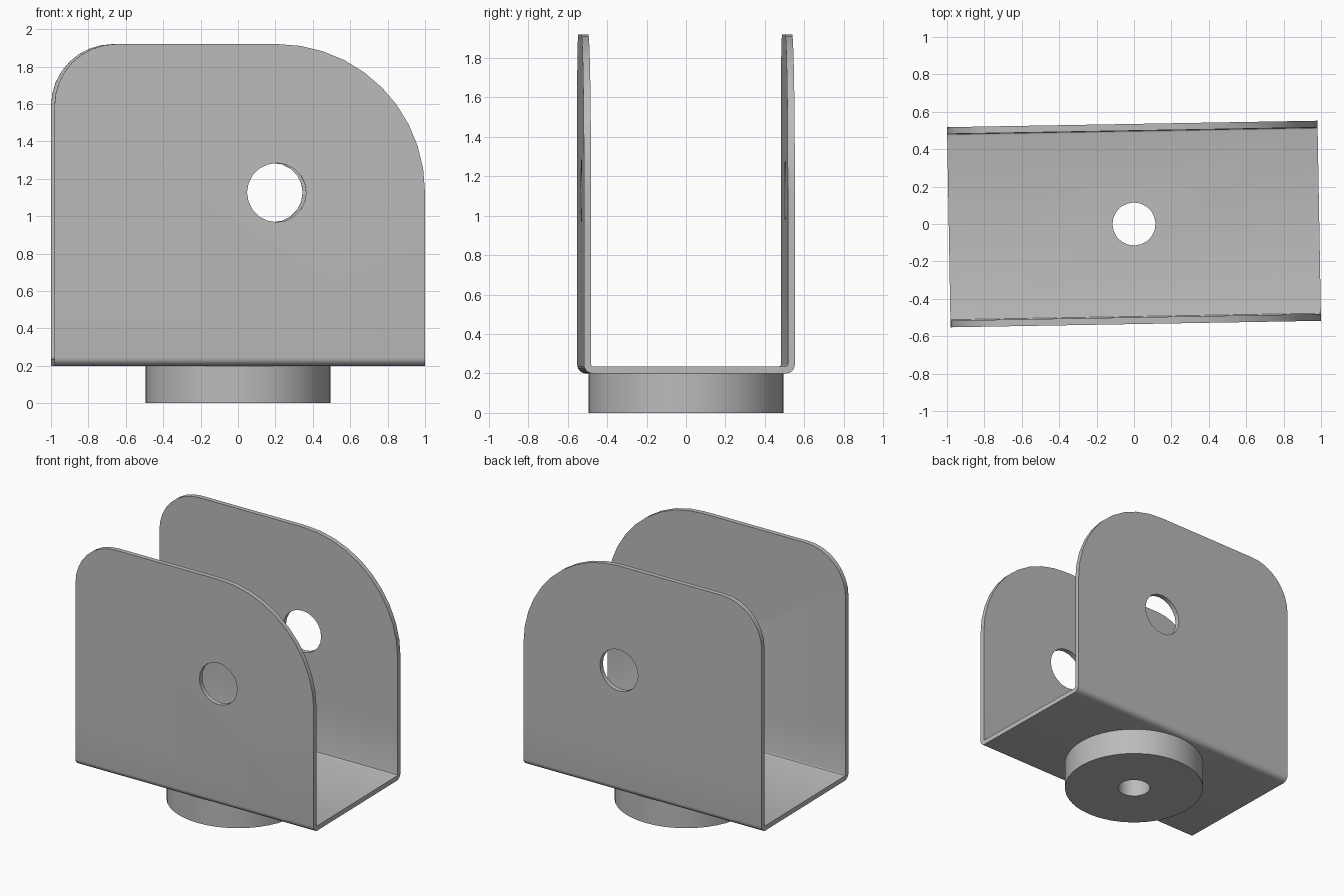
import bpy, bmesh, math
from mathutils import Matrix, Vector

if "Cube" in bpy.data.objects:
    bpy.data.objects.remove(bpy.data.objects["Cube"])

LENGTH, WIDTH, THICK = 1.981, 1.07, 0.036
FLOOR, TOP = 0.2, 1.92
YAW = Matrix.Rotation(math.radians(1.0), 4, 'Z')

steel = bpy.data.materials.new("grey_steel")
steel.use_nodes = True
colour = (0.5, 0.5, 0.5, 1)
steel.diffuse_color = colour
steel.node_tree.nodes["Principled BSDF"].inputs["Base Color"].default_value = colour


def arc(cx, cz, r, start, end, n):
    """Points of an arc, angles in degrees."""
    angles = [math.radians(start + (end - start) * i / n) for i in range(n + 1)]
    return [(cx + r * math.cos(a), cz + r * math.sin(a)) for a in angles]


def prism(name, outline, axis, depth):
    """Extrude an outline symmetrically along the x or y axis."""
    bm = bmesh.new()
    place = {'x': lambda u, z: (-depth / 2, u, z),
             'y': lambda u, z: (u, -depth / 2, z)}[axis]
    face = bm.faces.new([bm.verts.new(place(u, z)) for u, z in outline])
    ext = bmesh.ops.extrude_face_region(bm, geom=[face])
    moved = [g for g in ext["geom"] if isinstance(g, bmesh.types.BMVert)]
    bmesh.ops.translate(bm, verts=moved, vec=Vector((depth, 0, 0) if axis == 'x' else (0, depth, 0)))
    bmesh.ops.recalc_face_normals(bm, faces=bm.faces)
    return finish(name, bm)


def cylinder(name, radius, z0, z1, sides):
    bm = bmesh.new()
    bmesh.ops.create_cone(bm, cap_ends=True, segments=sides, radius1=radius, radius2=radius,
                          depth=z1 - z0, matrix=Matrix.Translation((0, 0, (z0 + z1) / 2)))
    return finish(name, bm)


def finish(name, bm):
    mesh = bpy.data.meshes.new(name)
    bm.to_mesh(mesh)
    bm.free()
    mesh.materials.append(steel)
    obj = bpy.data.objects.new(name, mesh)
    bpy.context.collection.objects.link(obj)
    return obj


def activate(obj):
    bpy.ops.object.select_all(action='DESELECT')
    obj.select_set(True)
    bpy.context.view_layer.objects.active = obj


def combine(obj, tool, operation):
    activate(obj)
    mod = obj.modifiers.new("shape", 'BOOLEAN')
    mod.operation, mod.object, mod.solver = operation, tool, 'EXACT'
    bpy.ops.object.modifier_apply(modifier=mod.name)


# Folded sheet: U section with rounded bends
half, bend, inner = WIDTH / 2, 0.045, 0.01
section = ([(-half, TOP + 0.1)]
           + arc(-half + bend, FLOOR + bend, bend, 180, 270, 6)
           + arc(half - bend, FLOOR + bend, bend, 270, 360, 6)
           + [(half, TOP + 0.1), (half - THICK, TOP + 0.1)]
           + arc(half - THICK - inner, FLOOR + THICK + inner, inner, 360, 270, 3)
           + arc(-half + THICK + inner, FLOOR + THICK + inner, inner, 270, 180, 3)
           + [(-half + THICK, TOP + 0.1)])
bracket = prism("bracket", section, 'x', LENGTH)

# Side outline: small and large rounded top corners
end, small, large = LENGTH / 2, 0.33, 0.79
side = ([(-end - 0.1, 0), (end + 0.1, 0), (end + 0.1, 0.6), (end, 0.6)]
        + arc(end - large, TOP - large, large, 0, 90, 10)
        + arc(-end + small, TOP - small, small, 90, 180, 8)
        + [(-end, 0.6), (-end - 0.1, 0.6)])
outline = prism("outline_cutter", side, 'y', WIDTH + 0.4)
combine(bracket, outline, 'INTERSECT')

# Pin holes through both walls, bolt hole through floor and boss
pin = prism("pin_cutter", arc(0.197, 1.126, 0.158, 0, 342, 19), 'y', WIDTH + 0.4)
bolt = cylinder("bolt_cutter", 0.115, -0.2, 0.6, 20)
combine(bracket, pin, 'DIFFERENCE')
combine(bracket, bolt, 'DIFFERENCE')

# Round boss under the floor
boss = cylinder("base_boss", 0.494, 0, FLOOR, 48)
combine(boss, bolt, 'DIFFERENCE')

for cutter in (outline, pin, bolt):
    bpy.data.objects.remove(cutter)

for part in (bracket, boss):
    part.data.transform(YAW)
    activate(part)
    bpy.ops.object.shade_smooth_by_angle(angle=math.radians(30))
